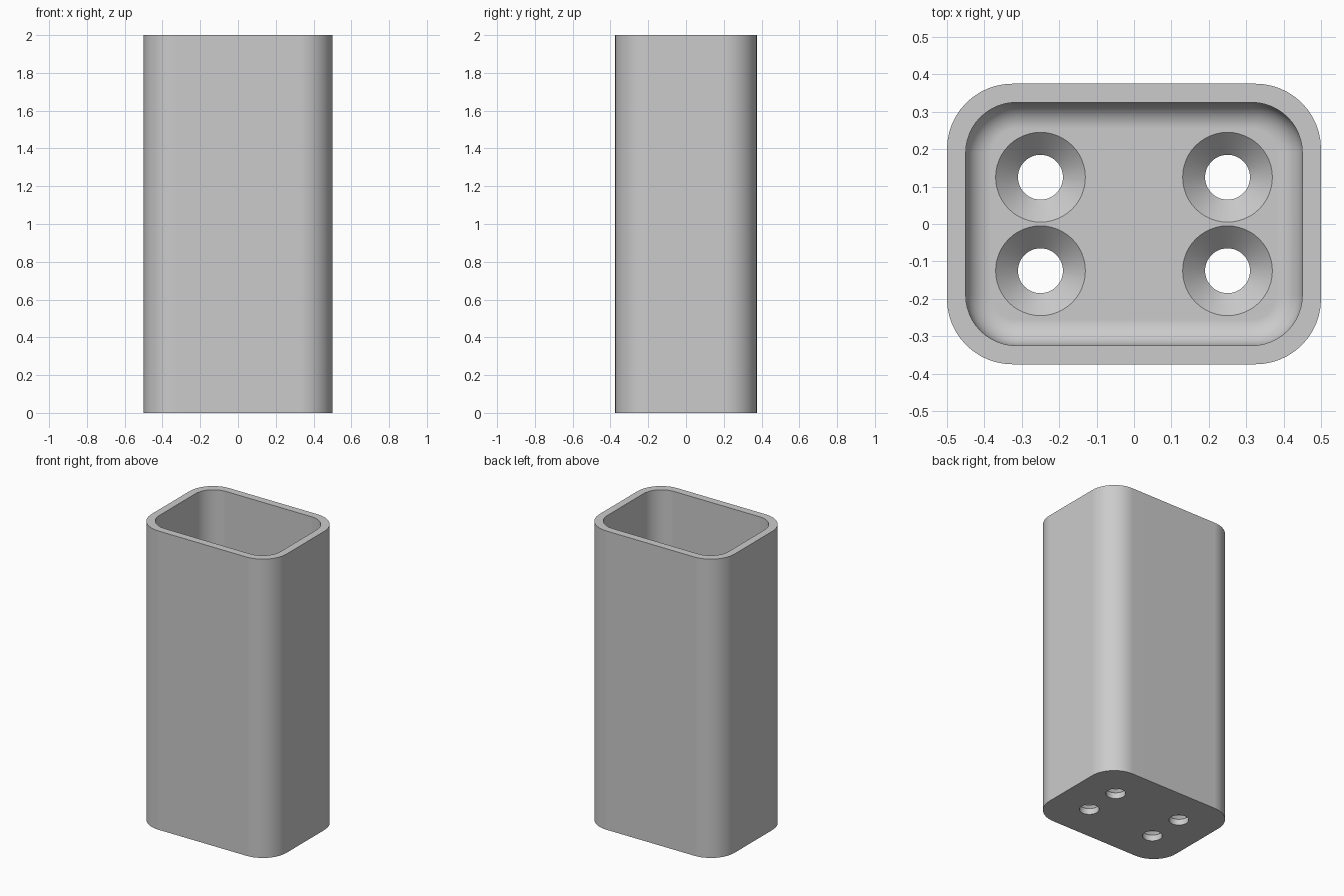
import bpy
import bmesh
from math import sin, cos, pi, radians

cube = bpy.data.objects.get("Cube")
if cube:
    bpy.data.objects.remove(cube, do_unlink=True)

WIDTH, DEPTH, HEIGHT = 1.0, 0.75, 2.0
WALL, FLOOR = 0.05, 0.1
OUTER_R, INNER_R, FILLET = 0.175, 0.135, 0.07
HOLE_R, SINK_R = 0.06, 0.12
CORNER_STEPS, FILLET_STEPS, HOLE_STEPS = 12, 8, 48

grey = bpy.data.materials.new("light grey")
grey.use_nodes = True
colour = (0.6, 0.6, 0.6, 1)
grey.diffuse_color = colour
grey.node_tree.nodes["Principled BSDF"].inputs["Base Color"].default_value = colour


def rounded_ring(bm, inset, radius, z):
    """Ring of vertices round a rounded rectangle."""
    cx, cy = WIDTH / 2 - inset - radius, DEPTH / 2 - inset - radius
    ring = []
    for quarter, (sx, sy) in enumerate([(1, 1), (-1, 1), (-1, -1), (1, -1)]):
        for i in range(CORNER_STEPS + 1):
            a = (quarter + i / CORNER_STEPS) * pi / 2
            ring.append(bm.verts.new((sx * cx + radius * cos(a), sy * cy + radius * sin(a), z)))
    return ring


def circle_ring(bm, x, y, radius, z):
    angles = [2 * pi * i / HOLE_STEPS for i in range(HOLE_STEPS)]
    return [bm.verts.new((x + radius * cos(a), y + radius * sin(a), z)) for a in angles]


def skin(bm, rings):
    """Join rings in order and cap both ends."""
    for low, high in zip(rings, rings[1:]):
        n = len(low)
        for i in range(n):
            j = (i + 1) % n
            bm.faces.new((low[i], low[j], high[j], high[i]))
    bm.faces.new(rings[0][::-1])
    bm.faces.new(rings[-1])


def finish(bm, name):
    bmesh.ops.recalc_face_normals(bm, faces=bm.faces)
    mesh = bpy.data.meshes.new(name)
    bm.to_mesh(mesh)
    bm.free()
    obj = bpy.data.objects.new(name, mesh)
    mesh.materials.append(grey)
    bpy.context.collection.objects.link(obj)
    return obj


# Open box: outside, rim, inside wall, filleted floor
bm = bmesh.new()
rings = [rounded_ring(bm, 0, OUTER_R, 0),
         rounded_ring(bm, 0, OUTER_R, HEIGHT),
         rounded_ring(bm, WALL, INNER_R, HEIGHT)]
for i in range(FILLET_STEPS + 1):
    a = i / FILLET_STEPS * pi / 2
    t = FILLET * (1 - cos(a))
    rings.append(rounded_ring(bm, WALL + t, INNER_R - t, FLOOR + FILLET * (1 - sin(a))))
skin(bm, rings)
box = finish(bm, "open_box")

# Four countersunk screw holes through the floor
bm = bmesh.new()
cone_base = FLOOR - (SINK_R - HOLE_R)
over = 0.004
for x in (-0.25, 0.25):
    for y in (-0.125, 0.125):
        profile = [(HOLE_R, -0.05), (HOLE_R, cone_base), (SINK_R + over, FLOOR + over)]
        skin(bm, [circle_ring(bm, x, y, r, z) for r, z in profile])
cutter = finish(bm, "hole_cutter")
cutter.hide_render = True

cut = box.modifiers.new("screw_holes", 'BOOLEAN')
cut.operation = 'DIFFERENCE'
cut.solver = 'EXACT'
cut.object = cutter

bpy.ops.object.select_all(action='DESELECT')
box.select_set(True)
bpy.context.view_layer.objects.active = box
bpy.ops.object.modifier_apply(modifier=cut.name)
bpy.data.objects.remove(cutter, do_unlink=True)

# Smooth corners, crisp rims, flat panels
bpy.ops.object.shade_smooth_by_angle(angle=radians(30))
weighted = box.modifiers.new("flat_panels", 'WEIGHTED_NORMAL')
weighted.keep_sharp = True
